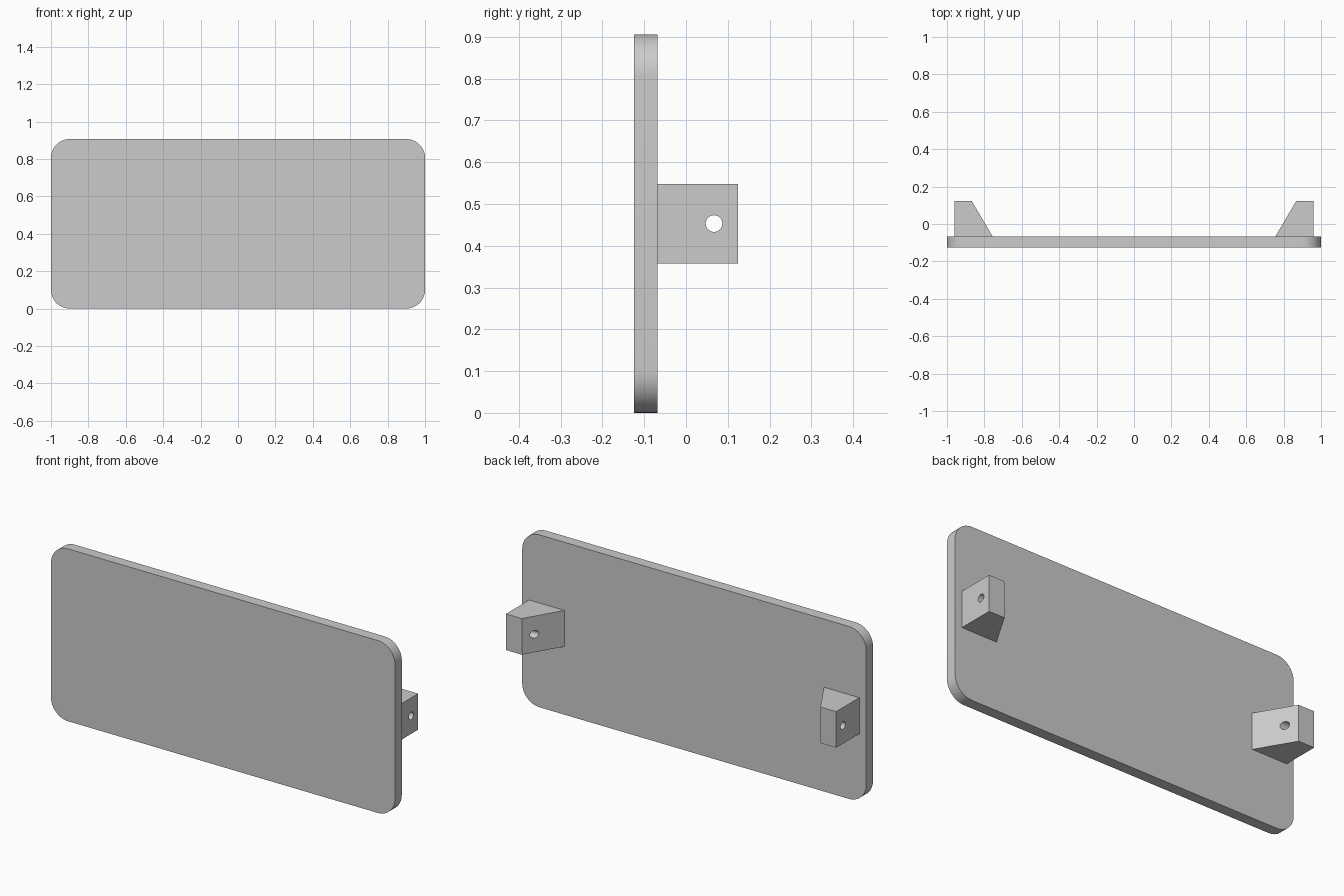
import bpy, bmesh
from math import sin, cos, pi, radians
from mathutils import Matrix, Vector

cube = bpy.data.objects.get("Cube")
if cube:
    bpy.data.objects.remove(cube, do_unlink=True)

grey = bpy.data.materials.new("light grey")
grey.use_nodes = True
grey.diffuse_color = (0.6, 0.6, 0.6, 1)
grey.node_tree.nodes["Principled BSDF"].inputs["Base Color"].default_value = (0.6, 0.6, 0.6, 1)

HALF_W, HEIGHT, RADIUS = 1.0, 0.906, 0.1
FRONT, SEAT, BACK = -0.125, -0.068, 0.124


def prism(name, points, direction):
    """Extrude a flat outline along a direction into a closed solid."""
    bm = bmesh.new()
    face = bm.faces.new([bm.verts.new(p) for p in points])
    top = bmesh.ops.extrude_face_region(bm, geom=[face])["geom"]
    bmesh.ops.translate(bm, vec=Vector(direction),
                        verts=[v for v in top if isinstance(v, bmesh.types.BMVert)])
    bmesh.ops.recalc_face_normals(bm, faces=bm.faces)
    return finish(name, bm)


def finish(name, bm):
    mesh = bpy.data.meshes.new(name)
    bm.to_mesh(mesh)
    bm.free()
    mesh.materials.append(grey)
    obj = bpy.data.objects.new(name, mesh)
    bpy.context.collection.objects.link(obj)
    return obj


def smooth(obj):
    bpy.ops.object.select_all(action="DESELECT")
    obj.select_set(True)
    bpy.context.view_layer.objects.active = obj
    bpy.ops.object.shade_smooth_by_angle(angle=radians(30))


# Plate with rounded corners
STEPS = 12
outline = []
corners = [(1, 1), (-1, 1), (-1, -1), (1, -1)]
for i, (sx, sz) in enumerate(corners):
    cx = sx * (HALF_W - RADIUS)
    cz = HEIGHT / 2 + sz * (HEIGHT / 2 - RADIUS)
    for k in range(STEPS + 1):
        a = (i + k / STEPS) * pi / 2
        outline.append((cx + RADIUS * cos(a), FRONT, cz + RADIUS * sin(a)))
plate = prism("plate", outline, (0, SEAT - FRONT, 0))
smooth(plate)

# Cutter for the pin holes, running across both brackets
bm = bmesh.new()
bmesh.ops.create_cone(bm, cap_ends=True, segments=32, radius1=0.02, radius2=0.02, depth=2.4,
                      matrix=Matrix.Translation((0, 0.067, HEIGHT / 2)) @ Matrix.Rotation(pi / 2, 4, "Y"))
cutter = finish("hole_cutter", bm)
cutter.hide_render = True

# Wedge brackets on the back, mirrored left and right
for side, sign in (("left", 1), ("right", -1)):
    profile = [(0.755, SEAT), (0.96, SEAT), (0.96, BACK), (0.868, BACK)]
    bracket = prism(side + "_bracket", [(sign * x, y, 0.358) for x, y in profile], (0, 0, 0.19))
    cut = bracket.modifiers.new("pin hole", "BOOLEAN")
    cut.operation = "DIFFERENCE"
    cut.solver = "EXACT"
    cut.object = cutter
    bpy.ops.object.select_all(action="DESELECT")
    bracket.select_set(True)
    bpy.context.view_layer.objects.active = bracket
    bpy.ops.object.modifier_apply(modifier=cut.name)
    smooth(bracket)

bpy.data.objects.remove(cutter, do_unlink=True)
